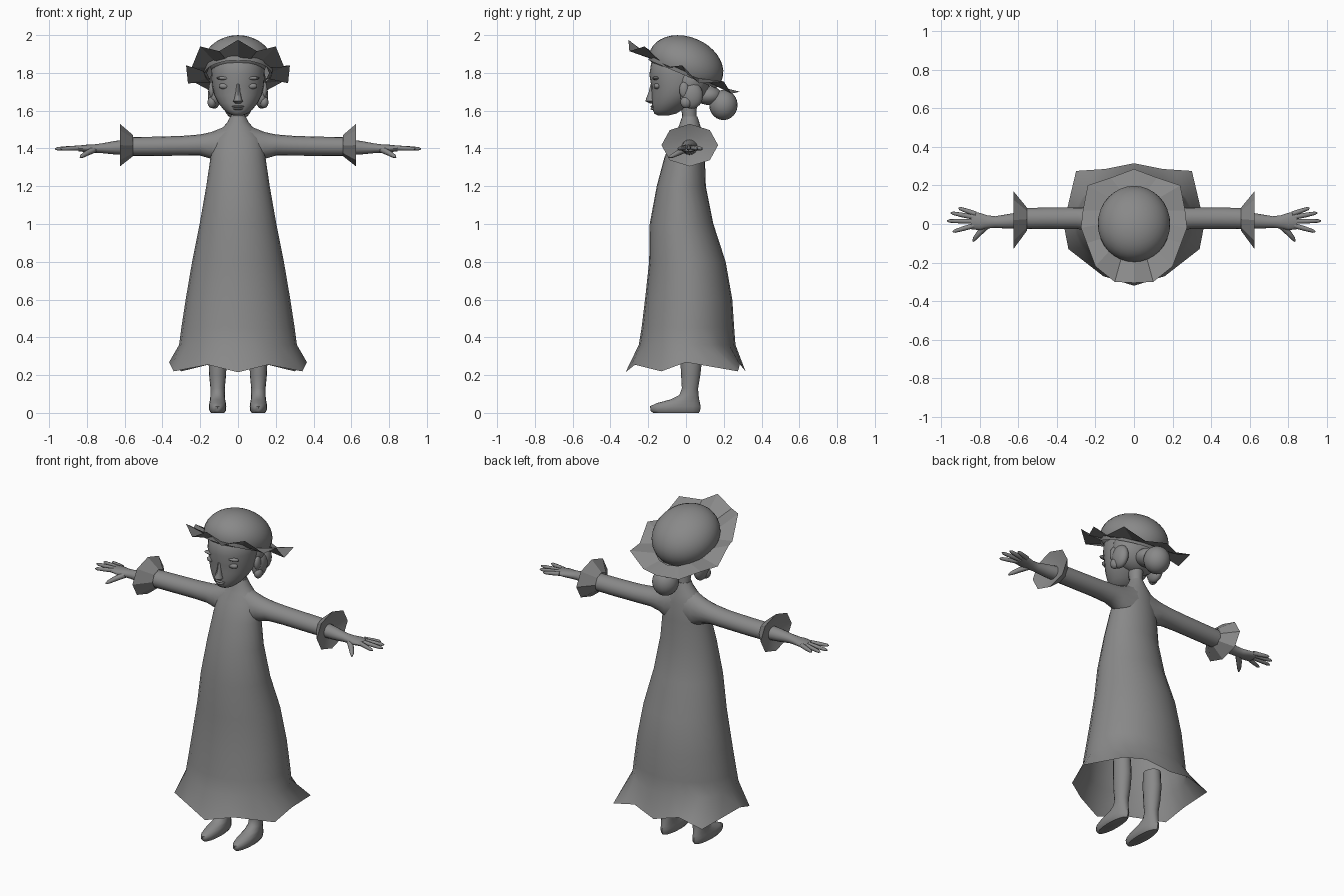
import bpy, bmesh, math
from mathutils import Vector, Matrix

grey = bpy.data.materials.new("grey")
grey.diffuse_color = (0.25, 0.25, 0.25, 1)


def finish(name, bm, angle=50):
    bmesh.ops.recalc_face_normals(bm, faces=bm.faces)
    me = bpy.data.meshes.new(name)
    bm.to_mesh(me)
    bm.free()
    me.materials.append(grey)
    ob = bpy.data.objects.new(name, me)
    bpy.context.collection.objects.link(ob)
    bpy.ops.object.select_all(action='DESELECT')
    ob.select_set(True)
    bpy.context.view_layer.objects.active = ob
    bpy.ops.object.shade_smooth_by_angle(angle=math.radians(angle))
    return ob


def skin(name, rings, caps=(True, True), angle=50):
    """Join equal-length rings of points into a tube."""
    bm = bmesh.new()
    vs = [[bm.verts.new(p) for p in r] for r in rings]
    n = len(vs[0])
    for a, b in zip(vs, vs[1:]):
        for i in range(n):
            j = (i + 1) % n
            bm.faces.new((a[i], a[j], b[j], b[i]))
    for on, r in zip(caps, (vs[0], vs[-1])):
        if on:
            bm.faces.new(r)
    return finish(name, bm, angle)


def ring_z(z, hx, y0, y1, cx=0, n=24):
    """Oval at height z; starts at the front."""
    return [(cx + hx * math.sin(t), (y0 + y1) / 2 - (y1 - y0) / 2 * math.cos(t), z)
            for t in (math.tau * i / n for i in range(n))]


def ring_x(s, x, cy, hy, z0, z1, n=16):
    return [(s * x, cy + hy * math.sin(t), (z0 + z1) / 2 + (z1 - z0) / 2 * math.cos(t))
            for t in (math.tau * i / n for i in range(n))]


def ball(name, loc, size, tilt=0, seg=20, keep_above=None):
    bm = bmesh.new()
    bmesh.ops.create_uvsphere(bm, u_segments=seg, v_segments=seg // 2 + 2, radius=1)
    if keep_above is not None:
        bmesh.ops.delete(bm, geom=[v for v in bm.verts if v.co.z < keep_above], context='VERTS')
    m = Matrix.Translation(loc) @ Matrix.Rotation(tilt, 4, 'X') @ Matrix.Diagonal((*size, 1))
    bm.transform(m)
    return finish(name, bm)


def limb(name, pts, radii, n=8):
    """Round tube through points, for fingers."""
    pts = [Vector(p) for p in pts]
    d = (pts[-1] - pts[0]).normalized()
    u = d.cross(Vector((0, 0, 1))).normalized()
    w = d.cross(u)
    rings = [[p + r * (u * math.cos(math.tau * i / n) + w * math.sin(math.tau * i / n))
              for i in range(n)] for p, r in zip(pts, radii)]
    return skin(name, rings)


# Dress with a flared, pointed hem
body = [(1.57, .04, -.02, .06), (1.54, .055, -.03, .07), (1.50, .09, -.045, .082),
        (1.45, .13, -.075, .092), (1.35, .146, -.115, .1), (1.2, .168, -.155, .105),
        (1.0, .203, -.192, .145), (.8, .243, -.195, .21), (.6, .277, -.217, .245),
        (.45, .3, -.235, .255), (.36, .312, -.25, .262)]
half = [(0, -.32, .215), (.16, -.27, .255), (.34, -.13, .22), (.365, 0, .268),
        (.3, .275, .22), (.15, .285, .257), (0, .315, .22)]
hem = half + [(-x, y, z) for x, y, z in half[-2:0:-1]]
hem_ring = []
for a, b in zip(hem, hem[1:] + hem[:1]):
    hem_ring += [a, tuple((p + q) / 2 for p, q in zip(a, b))]
skin("dress", [ring_z(*r) for r in body] + [hem_ring], (True, False))

# Neck
skin("neck", [ring_z(*r, n=16) for r in
              [(1.53, .045, -.025, .065), (1.58, .036, -.02, .055), (1.66, .045, -.04, .06)]])

# Head from chin to crown
head = [(1.575, .025, -.15, -.09), (1.585, .05, -.168, -.05), (1.605, .076, -.176, -.02),
        (1.64, .104, -.18, .03), (1.68, .125, -.182, .07), (1.73, .137, -.184, .1),
        (1.79, .142, -.194, .11), (1.85, .138, -.185, .1), (1.9, .1, -.15, .06)]
skin("head", [ring_z(*r) for r in head])

# Face features
skin("nose", [ring_z(*r, n=8) for r in
              [(1.638, .014, -.19, -.16), (1.65, .026, -.214, -.16), (1.662, .02, -.212, -.16),
               (1.70, .012, -.197, -.16), (1.74, .01, -.188, -.16)]])
for z, w in ((1.622, .032), (1.61, .027)):
    ball("lip", (0, -.172, z), (w, .016, .007), seg=12)

# Hair, bun and hat
ball("hair_back", (0, .02, 1.75), (.15, .105, .125))
ball("bun", (0, .198, 1.63), (.075, .075, .08))
ball("bun_root", (0, .12, 1.68), (.07, .07, .05))
tilt = -math.atan(.42)
ball("hat_crown", (0, 0, 1.84), (.188, .205, .15), tilt, 32, -.4)
ball("fringe", (0, -.055, 1.845), (.152, .15, .07), tilt)

# Wavy hat brim: eight peaks and troughs mirrored
edge = [(0, -.305, 1.975), (.1, -.3, 1.915), (.2, -.22, 1.94), (.245, -.1, 1.83),
        (.275, -.02, 1.84), (.265, .07, 1.745), (.24, .2, 1.755), (.12, .24, 1.69), (0, .285, 1.70)]
edge += [(-x, y, z) for x, y, z in edge[-2:0:-1]]
inner = [(x, y, 1.8 - .42 * y) for x, y, _ in ring_z(0, .165, -.18, .18, n=16)]
skin("hat_brim", [inner, edge], (False, False), 15)

for s in (-1, 1):
    # Eyes, brows and side hair
    ball("eye", (s * .07, -.152, 1.73), (.033, .019, .017), seg=14)
    ball("brow", (s * .07, -.158, 1.772), (.045, .02, .01), seg=12)
    ball("hair_roll", (s * .125, .03, 1.68), (.035, .06, .07))
    ball("earlobe_hair", (s * .138, .0, 1.645), (.024, .03, .032), seg=14)
    ball("ear", (s * .14, -.01, 1.71), (.016, .026, .042), seg=14)

    # Sleeve, blending into the shoulder
    sleeve = [(.04, .015, .075, 1.3, 1.535), (.09, .018, .07, 1.31, 1.507),
              (.14, .022, .064, 1.345, 1.487), (.2, .026, .06, 1.362, 1.474),
              (.3, .03, .056, 1.362, 1.466), (.45, .03, .055, 1.36, 1.462),
              (.58, .028, .055, 1.36, 1.46)]
    skin("sleeve", [ring_x(s, *r) for r in sleeve])

    # Eight-sided flared cuff
    skin("cuff", [ring_x(s, *r, n=8) for r in
                  [(.555, .025, .06, 1.36, 1.47), (.625, .02, .15, 1.305, 1.53),
                   (.6, .022, .06, 1.36, 1.47)]], (False, True), 25)

    # Forearm and palm
    arm = [(.57, .02, .045, 1.365, 1.45), (.65, .014, .038, 1.368, 1.44),
           (.72, .01, .03, 1.375, 1.427), (.76, .011, .034, 1.377, 1.422),
           (.80, .013, .045, 1.38, 1.42), (.845, .018, .045, 1.385, 1.415)]
    skin("forearm", [ring_x(s, *r) for r in arm])

    # Fingers and thumb
    for base, tip in (((.82, .052), (.91, .083)), ((.83, .035), (.95, .058)),
                      ((.83, .014), (.97, .016)), ((.83, -.008), (.94, -.04))):
        a, b = Vector((s * base[0], base[1], 1.403)), Vector((s * tip[0], tip[1], 1.398))
        limb("finger", [a, a.lerp(b, .5), a.lerp(b, .9), b], [.013, .012, .009, .003])
    limb("thumb", [(s * .76, -.005, 1.395), (s * .80, -.045, 1.375), (s * .825, -.075, 1.36),
                   (s * .835, -.09, 1.353)], [.018, .015, .011, .004])

    # Leg and foot
    leg = [(0, .035, -.175, .068), (.012, .044, -.188, .075), (.035, .046, -.19, .077),
           (.052, .044, -.155, .074), (.07, .04, -.085, .07), (.095, .038, -.035, .066),
           (.13, .038, -.022, .064), (.2, .045, -.026, .076), (.28, .048, -.03, .085),
           (.38, .046, -.03, .08)]
    skin("leg", [ring_z(*r, cx=s * .108, n=16) for r in leg])
